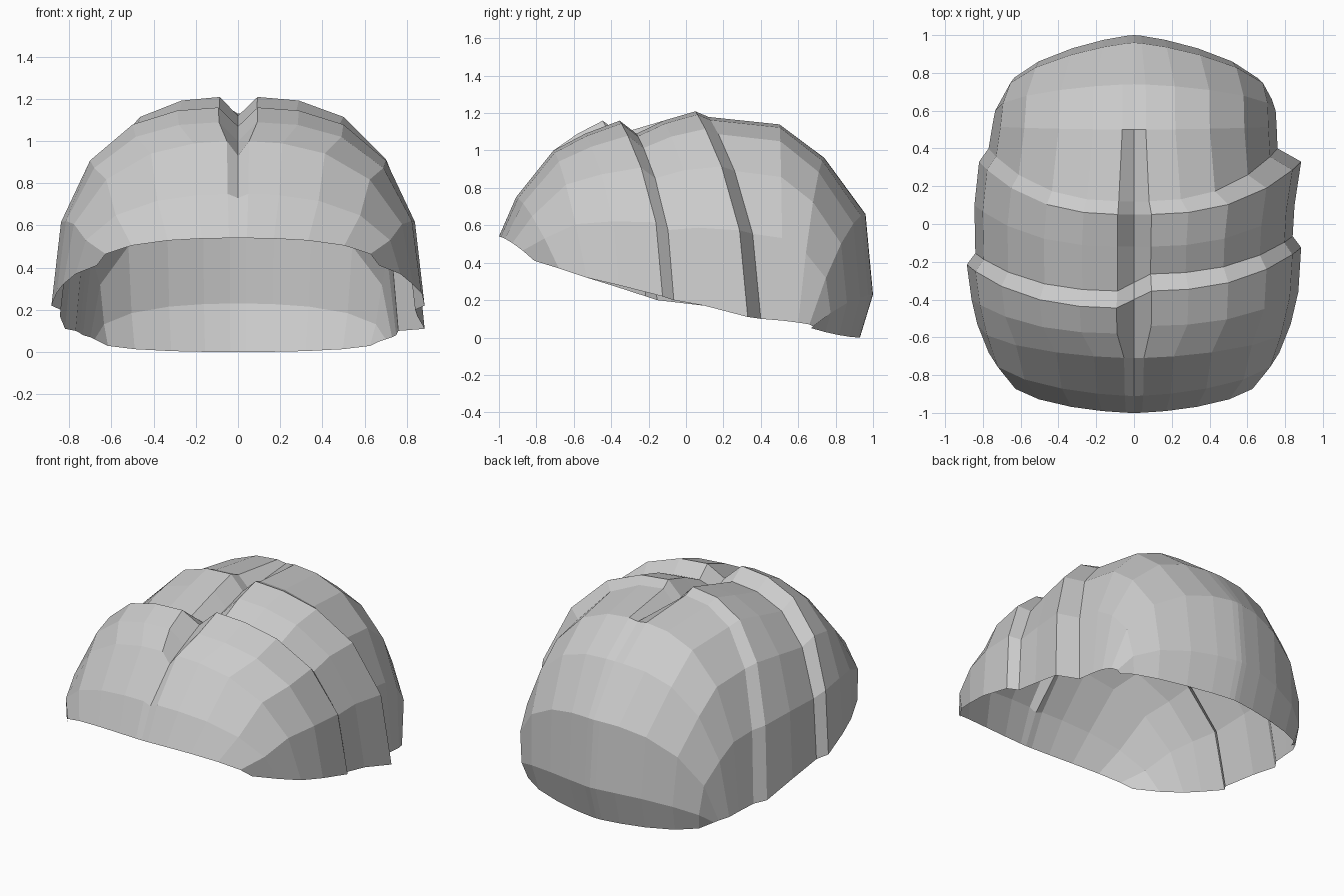
import bpy, math

# Open hair shell: arches from the front rim to the back rim, in three overlapping tiers.
# y centre, y side, left width, right width, top z, side z, parting depth, left/right skew
FRONT = [
    (-1.00, -0.81, 0.67, 0.67, 0.54, 0.41, 0.00, 0.00),
    (-0.91, -0.68, 0.77, 0.77, 0.75, 0.37, 0.02, 0.00),
    (-0.71, -0.53, 0.83, 0.83, 1.00, 0.32, 0.07, 0.00),
]
MIDDLE = [
    (-0.56, -0.38, 0.86, 0.87, 1.09, 0.28, 0.09, 0.02),
    (-0.40, -0.17, 0.885, 0.885, 1.16, 0.22, 0.09, 0.045),   # raised ridge
    (-0.31, -0.11, 0.84, 0.84, 1.09, 0.20, 0.06, 0.045),
    (-0.12, 0.10, 0.845, 0.85, 1.16, 0.17, 0.09, 0.00),
    (0.05, 0.33, 0.82, 0.885, 1.21, 0.11, 0.09, 0.00),       # raised ridge
    (0.12, 0.40, 0.77, 0.76, 1.18, 0.10, 0.08, 0.00),
]
CROWN = [
    (0.50, 0.52, 0.75, 0.755, 1.14, 0.09, 0.01, 0.00),
    (0.74, 0.60, 0.735, 0.75, 0.96, 0.08, 0.00, 0.00),
]
NAPE = [
    (0.96, 0.66, 0.70, 0.73, 0.66, 0.07, 0.00, 0.00),
    (1.00, 0.68, 0.68, 0.70, 0.23, 0.06, 0.00, 0.00),
    (0.93, 0.67, 0.66, 0.67, 0.00, 0.05, 0.00, 0.00),
]
# tier, how it sweeps in y from the parting to the side, and roundness of its arches
TIERS = [
    (FRONT, lambda a: a ** 1.4, 0.82),
    (MIDDLE, lambda a: a * a * (3 - 2 * a), 0.67),
    (CROWN, lambda a: a ** 1.2, 0.74),
    (NAPE, lambda a: a ** 1.2, 0.86),
]
HALF = [0.022, 0.12, 0.28, 0.5, 0.75, 1.0]
COLUMNS = [-t for t in reversed(HALF)] + [0.0] + HALF


def arch_point(t, ease, power, yc, ys, wl, wr, zt, zb, depth, skew):
    a, side = abs(t), (t > 0) - (t < 0)
    angle = a * math.pi / 2
    x = side * (wr if t > 0 else wl) * math.sin(angle) ** power
    z = zb + (zt - zb) * max(math.cos(angle), 0.0) ** 0.9
    y = yc + (ys - yc) * ease(a) + side * skew
    if a == 0:
        z -= depth          # sunken centre parting
    return (x, y, z)


rows = [(ease, power, arch) for tier, ease, power in TIERS for arch in tier]
verts = [arch_point(t, ease, power, *arch) for ease, power, arch in rows for t in COLUMNS]
n = len(COLUMNS)
faces = [(r * n + c, r * n + c + 1, (r + 1) * n + c + 1, (r + 1) * n + c)
         for r in range(len(rows) - 1) for c in range(n - 1)]

mesh = bpy.data.meshes.new("hair_shell")
mesh.from_pydata(verts, [], faces)
mesh.update()
obj = bpy.data.objects.new("hair_shell", mesh)
bpy.context.collection.objects.link(obj)
